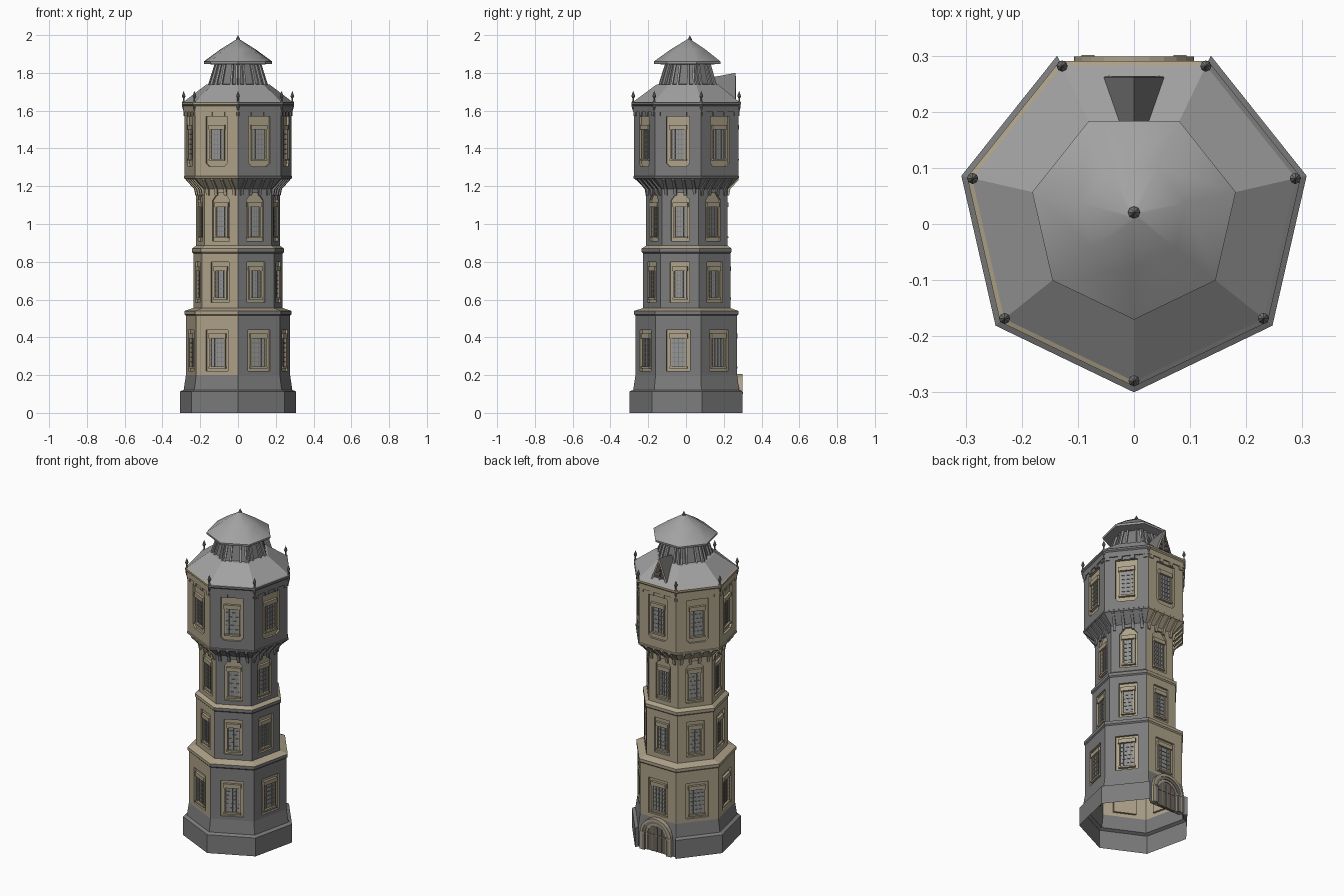
import bpy, bmesh, math
from math import sin, cos, pi

if "Cube" in bpy.data.objects:
    bpy.data.objects.remove(bpy.data.objects["Cube"])

N, CY = 7, 0.0156                 # seven-sided tower, centre offset in y
COS, SIN = cos(pi / N), sin(pi / N)
TAN, GRAY, ROOF, GLASS, BAR, WOOD = range(6)
mats = []
for name, c in [("tan_stone", (.42, .36, .25)), ("gray_stone", (.2, .2, .2)),
                ("roof_gray", (.36, .36, .36)), ("window_glass", (.3, .3, .3)),
                ("window_bar_gray", (.2, .2, .19)), ("door_brown", (.16, .13, .1))]:
    m = bpy.data.materials.new(name)
    m.diffuse_color = (*c, 1)
    m.use_nodes = True
    m.node_tree.nodes["Principled BSDF"].inputs["Base Color"].default_value = m.diffuse_color
    mats.append(m)


def side_mat(k):
    """Right-hand sides are gray, back and left-hand sides are tan."""
    return GRAY if k < 3 else TAN


def at(k, u, d, z):
    """Point on side k: u along the side, d out from the axis, z up."""
    a = (k + .5) * 2 * pi / N
    return (sin(a) * d + cos(a) * u, CY - cos(a) * d + sin(a) * u, z)


class Part:
    def __init__(self, name, smooth=False):
        self.name, self.smooth, self.bm = name, smooth, bmesh.new()

    def face(self, pts, mat):
        f = self.bm.faces.new([self.bm.verts.new(p) for p in pts])
        f.material_index = mat
        f.smooth = self.smooth

    def slab(self, k, outline, d0, d1, mat):
        """Outline of (u, z) points raised from depth d0 to d1."""
        self.face([at(k, u, d1, z) for u, z in outline], mat)
        for (u, z), (v, w) in zip(outline, outline[1:] + outline[:1]):
            self.face([at(k, u, d0, z), at(k, v, d0, w), at(k, v, d1, w), at(k, u, d1, z)], mat)

    def box(self, k, u0, u1, z0, z1, d0, d1, mat):
        self.slab(k, [(u0, z0), (u1, z0), (u1, z1), (u0, z1)], d0, d1, mat)

    def prism(self, k, u0, u1, prof, mat):
        """Side profile of (d, z) points extruded along the side."""
        self.face([at(k, u1, d, z) for d, z in prof], mat)
        self.face([at(k, u0, d, z) for d, z in reversed(prof)], mat)
        for (d, z), (e, w) in zip(prof, prof[1:] + prof[:1]):
            self.face([at(k, u0, d, z), at(k, u1, d, z), at(k, u1, e, w), at(k, u0, e, w)], mat)

    def loft(self, prof, mat, sides=range(N)):
        """Heptagonal rings through (corner radius, z) points."""
        for k in sides:
            for (r, z), (s, w) in zip(prof, prof[1:]):
                pts = [at(k, -r * SIN, r * COS, z), at(k, r * SIN, r * COS, z)]
                pts += [at(k, s * SIN, s * COS, w), at(k, -s * SIN, s * COS, w)] if s > 0 else [at(k, 0, 0, w)]
                self.face(pts, mat(k) if callable(mat) else mat)

    def lathe(self, x, y, prof, mat, n=8):
        for i in range(n):
            a, b = 2 * pi * i / n, 2 * pi * (i + 1) / n
            for (r, z), (s, w) in zip(prof, prof[1:]):
                pts = [(x + r * cos(a), y + r * sin(a), z), (x + r * cos(b), y + r * sin(b), z)]
                pts += [(x + s * cos(b), y + s * sin(b), w), (x + s * cos(a), y + s * sin(a), w)] if s > 0 else [(x, y, w)]
                self.face(pts, mat)

    def done(self):
        bmesh.ops.remove_doubles(self.bm, verts=self.bm.verts[:], dist=1e-5)
        me = bpy.data.meshes.new(self.name)
        self.bm.to_mesh(me)
        self.bm.free()
        for m in mats:
            me.materials.append(m)
        bpy.context.collection.objects.link(bpy.data.objects.new(self.name, me))


# Plinth, left open at the doorway side
p = Part("plinth")
p.loft([(.3156, 0), (.3156, .113), (.295, .122)], GRAY, [0, 1, 2, 4, 5, 6])
p.loft([(.295, 0), (.295, .122)], GRAY, [3])
p.loft([(.295, .122), (.283, .2)], GRAY)
for s in (-1, 1):
    p.face([at(3, s * r * SIN, r * COS, z) for r, z in
            [(.295, 0), (.3156, 0), (.3156, .113), (.295, .122)]], GRAY)
p.done()

# Storeys: R, z0, z1, panel half width, bottom, top, chamfers, window half width, bottom, top
storeys = [("ground", .283, .2, .53, .065, .222, .44, 0, 0, .04, .245, .395),
           ("second", .243, .555, .86, .052, .585, .80, 0, 0, .031, .61, .75),
           ("third", .228, .885, 1.185, .05, .91, 1.165, .03, 0, .031, .935, 1.09),
           ("top", .29, 1.25, 1.625, .063, 1.305, 1.57, 0, .018, .037, 1.345, 1.5)]
DEPTH = .012
for name, R, z0, z1, hw, hb, ht, ct, cb, ww, wb, wt in storeys:
    wall, win = Part(name + "_storey_walls"), Part(name + "_storey_windows")
    d, W = R * COS, R * SIN
    half = [(0, hb), (hw - cb, hb), (hw, hb + cb)] if cb else [(0, hb), (hw, hb)]
    half += [(hw, ht - ct * 1.3), (hw - ct, ht), (0, ht)] if ct else [(hw, ht), (0, ht)]
    for k in range(N):
        # wall with a recessed panel, built as two mirrored halves
        right = [(0, z0), (W, z0), (W, z1), (0, z1)] + half[::-1]
        wall.face([at(k, u, d, z) for u, z in right], side_mat(k))
        wall.face([at(k, -u, d, z) for u, z in right[::-1]], side_mat(k))
        loop = half + [(-u, z) for u, z in half[-2:0:-1]]
        b = d - DEPTH
        wall.face([at(k, u, b, z) for u, z in loop], TAN)
        for (u, z), (v, w) in zip(loop, loop[1:] + loop[:1]):
            wall.face([at(k, u, d, z), at(k, v, d, w), at(k, v, b, w), at(k, u, b, z)], TAN)
        # window: glass, bars, frame, lintel and sill
        win.box(k, -ww, ww, wb, wt, b, b + .002, GLASS)
        for i in range(1, 4):
            u = -ww + 2 * ww * i / 4
            win.box(k, u - .0015, u + .0015, wb, wt, b + .002, b + .005, BAR)
        for i in range(1, 6):
            z = wb + (wt - wb) * i / 6
            win.box(k, -ww, ww, z - .0015, z + .0015, b + .002, b + .005, BAR)
        for s in (-1, 1):
            u = s * (ww + .002)
            win.box(k, u - .004, u + .004, wb, wt, b, b + .009, TAN)
        win.box(k, -ww - .01, ww + .01, wt, wt + .025, b, d + .003, TAN)
        win.box(k, -ww - .008, ww + .008, wb - .01, wb, b, d + .003, TAN)
    wall.done()
    win.done()

# Ledges between storeys
for name, lo, hi, z in [("lower_ledge", .283, .243, .53), ("upper_ledge", .243, .228, .86)]:
    p = Part(name)
    p.loft([(lo, z - .015), (lo + .007, z - .008), (lo + .007, z + .01)], side_mat)
    p.loft([(lo + .007, z + .01), (hi, z + .025)], TAN)
    p.done()

# Flared collar with brackets under the top storey
p = Part("flared_collar")
p.loft([(.228, 1.185), (.25, 1.205), (.288, 1.24), (.294, 1.243), (.294, 1.252), (.29, 1.255)], side_mat)
p.done()
p = Part("collar_brackets")
for k in range(N):
    for u in (-.078, -.027, .027, .078):
        p.prism(k, u - .008, u + .008, [(.204, 1.15), (.212, 1.15), (.219, 1.185), (.262, 1.232),
                                        (.262, 1.245), (.204, 1.245)], side_mat(k))
p.done()

# Frieze with hanging teeth, and the eaves
p = Part("frieze_and_eaves")
p.loft([(.29, 1.592), (.297, 1.592), (.297, 1.625), (.305, 1.632), (.305, 1.643), (.29, 1.648)], side_mat)
d = .29 * COS
for k in range(N):
    for u in (-.108, -.036, .036, .108):
        p.box(k, u - .012, u + .012, 1.572, 1.594, d - .002, d + .006, side_mat(k))
p.done()

# Corner finials
p = Part("corner_finials")
for k in range(N):
    x, y, _ = at(k, .295 * SIN, .295 * COS, 0)
    p.lathe(x, y, [(.003, 1.6), (.008, 1.62), (.009, 1.645), (.004, 1.652), (.004, 1.665),
                   (.010, 1.676), (.007, 1.686), (0, 1.705)], BAR)
p.done()

# Lower roof, lantern, and cupola
p = Part("lower_roof")
p.loft([(.3, 1.643), (.172, 1.738), (.15, 1.74)], ROOF)
p.done()
p = Part("lantern")
p.loft([(.15, 1.735), (.115, 1.85)], GRAY)
for k in range(N):
    for t in (-.94, -.45, .45, .94):
        lo, hi = t * .15 * SIN, t * .115 * SIN
        prof = [(.12, 1.735), (.148, 1.735), (.114, 1.852), (.1, 1.852)]
        for e in (-.005, .005):
            p.face([at(k, (lo if z < 1.8 else hi) + e, dd, z) for dd, z in prof], ROOF)
        p.face([at(k, lo - .005, .148, 1.735), at(k, lo + .005, .148, 1.735),
                at(k, hi + .005, .114, 1.852), at(k, hi - .005, .114, 1.852)], ROOF)
p.done()
p = Part("cupola_underside")
p.loft([(.11, 1.843), (.184, 1.848), (.186, 1.86)], ROOF)
p.done()
p = Part("cupola_roof", smooth=True)
p.loft([(.186, 1.86), (.095, 1.925), (.008, 1.978), (0, 1.979)], ROOF)
p.done()
p = Part("top_finial")
p.lathe(0, CY + .005, [(.006, 1.965), (.011, 1.978), (.006, 1.988), (0, 2.0)], BAR)
p.done()

# Gabled dormer on the back of the roof
p = Part("dormer")
yb, yf, zb = .13, .262, 1.655
for s in (-1, 1):
    p.face([(0, yf, 1.8), (s * .057, yf, zb), (s * .03, yb, zb + .06), (0, yb, 1.775)], GRAY)
    p.face([(0, yf, 1.8), (s * .057, yf, zb), (s * .045, yf + .002, zb), (0, yf + .002, 1.775)], TAN)
p.face([(-.055, yf - .012, zb), (.055, yf - .012, zb), (0, yf - .012, 1.797)], WOOD)
dd = yf - .012 - CY
for z, w in [(1.675, .045), (1.705, .033), (1.735, .022)]:
    p.box(3, -w, w, z, z + .007, dd, dd + .008, GRAY)
p.box(3, -.004, .004, zb, 1.785, dd, dd + .008, GRAY)
p.done()

# Arched doorway on the back: nested arches, side posts and door
p = Part("doorway")


def arch(r, zs, n=12):
    return [(r, 0)] + [(r * cos(pi * i / n), zs + r * sin(pi * i / n)) for i in range(n + 1)] + [(-r, 0)]


for ro, ri, d1, mat in [(.107, .09, .283, TAN), (.09, .075, .278, GRAY), (.075, .062, .272, TAN)]:
    p.slab(3, arch(ro, .1) + arch(ri, .1)[::-1], .25, d1, mat)
p.slab(3, arch(.063, .1), .25, .2675, WOOD)
for u in (-.032, 0, .032):
    p.box(3, u - .003, u + .003, 0, .15, .2675, .271, BAR)
p.box(3, -.062, .062, .097, .103, .2675, .271, BAR)
for s in (-.082, .082):
    p.box(3, s - .008, s + .008, 0, .1, .27, .284, GRAY)
    p.box(3, s - .012, s + .012, .1, .11, .27, .286, TAN)
p.done()
